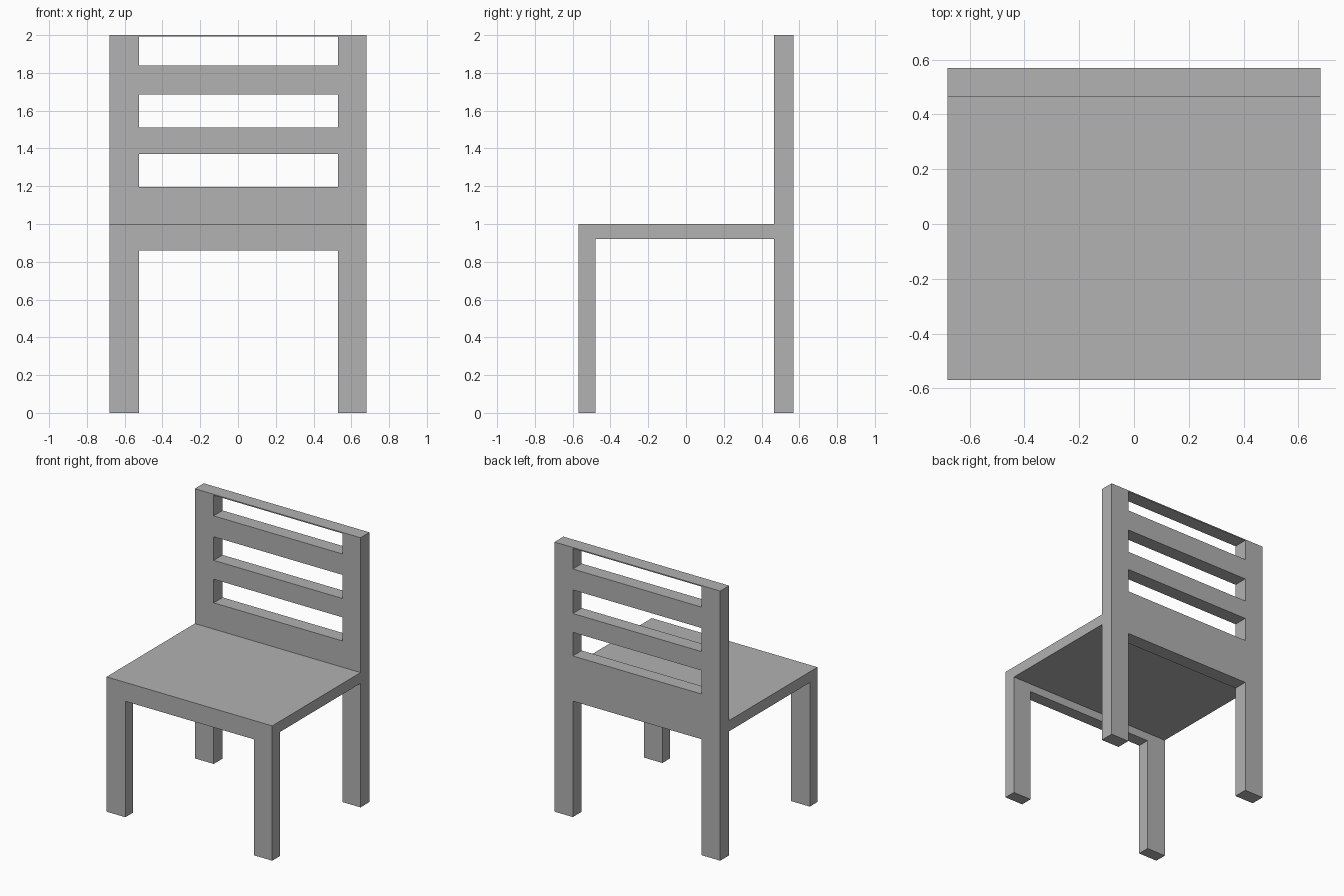
import bpy
import bmesh

cube = bpy.data.objects.get("Cube")
if cube:
    bpy.data.objects.remove(cube, do_unlink=True)

# One plain grey for the whole chair
grey = bpy.data.materials.new("plain_grey")
grey.use_nodes = True
colour = (0.445, 0.445, 0.445, 1)
grey.diffuse_color = colour
grey.node_tree.nodes["Principled BSDF"].inputs["Base Color"].default_value = colour

HALF_WIDTH = 0.68
HALF_DEPTH = 0.57
POSTS = [-HALF_WIDTH, -0.525, 0.53, HALF_WIDTH]   # edges of the two posts
APRON_BOTTOM = 0.86
SEAT_BOTTOM, SEAT_TOP = 0.92, 1.0
BACK_FRONT = 0.465


def panel(name, xs, zs, y0, y1, is_open=lambda col, row: False):
    """Upright panel of grid cells, with some left open, made thick along y."""
    bm = bmesh.new()
    grid = [[bm.verts.new((x, y0, z)) for x in xs] for z in zs]
    for row in range(len(zs) - 1):
        for col in range(len(xs) - 1):
            if not is_open(col, row):
                low, high = grid[row], grid[row + 1]
                bm.faces.new((low[col], low[col + 1], high[col + 1], high[col]))
    result = bmesh.ops.extrude_face_region(bm, geom=bm.faces[:], use_keep_orig=True)
    moved = [v for v in result["geom"] if isinstance(v, bmesh.types.BMVert)]
    bmesh.ops.translate(bm, verts=moved, vec=(0, y1 - y0, 0))
    bmesh.ops.recalc_face_normals(bm, faces=bm.faces)
    # Merge flat neighbours into clean large faces
    bmesh.ops.dissolve_limit(bm, angle_limit=0.01, verts=bm.verts, edges=bm.edges)
    mesh = bpy.data.meshes.new(name)
    bm.to_mesh(mesh)
    bm.free()
    mesh.materials.append(grey)
    obj = bpy.data.objects.new(name, mesh)
    bpy.context.collection.objects.link(obj)
    return obj


def gap_between_posts(col, row):
    return col == 1 and row % 2 == 0


# Back legs, posts and slats; every other cell between the posts is open
panel("back_frame", POSTS,
      [0, APRON_BOTTOM, 1.195, 1.37, 1.51, 1.685, 1.84, 1.992, 2.0],
      BACK_FRONT, HALF_DEPTH, gap_between_posts)

# Front legs joined by a shallow apron
panel("front_legs_and_apron", POSTS, [0, APRON_BOTTOM, SEAT_BOTTOM],
      -HALF_DEPTH, -0.48, gap_between_posts)

# Seat slab, flush with the frames
panel("seat", [-HALF_WIDTH, HALF_WIDTH], [SEAT_BOTTOM, SEAT_TOP],
      -HALF_DEPTH, BACK_FRONT)
